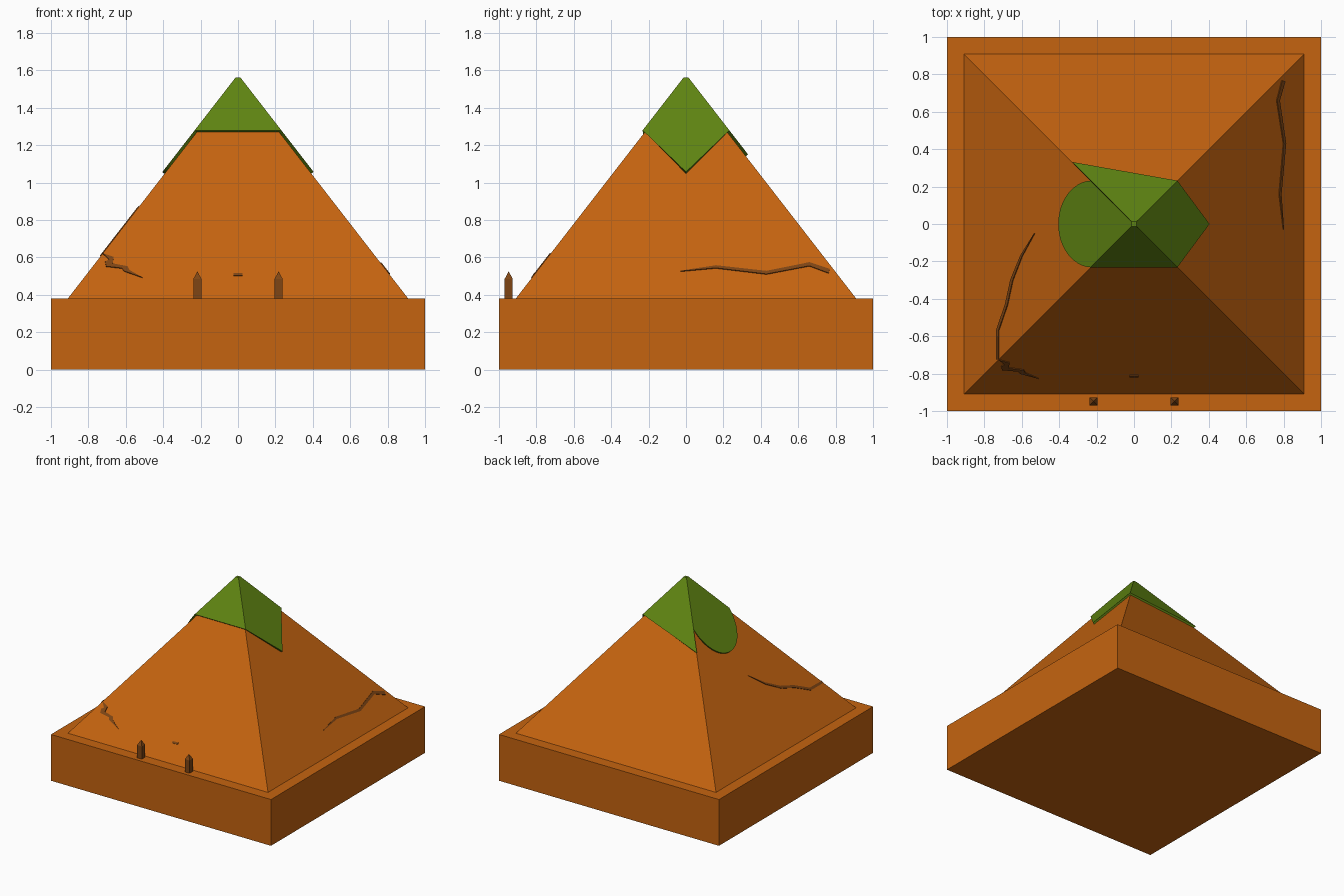
import bpy, bmesh, math
from mathutils import Matrix, Vector

if "Cube" in bpy.data.objects:
    bpy.data.objects.remove(bpy.data.objects["Cube"])

APEX, BASE_Z, K = 1.554, 0.38, 0.775          # pyramid tip, foot height, run per rise
NH, NZ = 1 / math.hypot(1, K), K / math.hypot(1, K)   # slope normal (outward, up)


def material(name, rgb):
    m = bpy.data.materials.new(name)
    m.diffuse_color = (*rgb, 1)
    m.use_nodes = True
    m.node_tree.nodes["Principled BSDF"].inputs["Base Color"].default_value = m.diffuse_color
    return m


ORANGE = material("burnt orange", (0.56, 0.127, 0.005))
GREEN = material("moss green", (0.114, 0.231, 0.006))
BROWN = material("dark brown", (0.21, 0.06, 0.007))


def finish(name, bm, mat):
    bmesh.ops.recalc_face_normals(bm, faces=bm.faces)
    me = bpy.data.meshes.new(name)
    bm.to_mesh(me)
    bm.free()
    me.materials.append(mat)
    ob = bpy.data.objects.new(name, me)
    bpy.context.collection.objects.link(ob)
    return ob


def box(bm, size, center):
    m = Matrix.Translation(center) @ Matrix.Diagonal((*size, 1))
    bmesh.ops.create_cube(bm, size=1, matrix=m)


def spire(bm, half, z0, z1, x=0, y=0):
    """Four-sided pyramid."""
    foot = [bm.verts.new((x + sx * half, y + sy * half, z0))
            for sx, sy in ((-1, -1), (1, -1), (1, 1), (-1, 1))]
    tip = bm.verts.new((x, y, z1))
    bm.faces.new(foot)
    for i in range(4):
        bm.faces.new((foot[i], foot[(i + 1) % 4], tip))


def slope_plate(bm, side, pts, t, mitre=False):
    """Thin plate on a slope; side 0 front, 1 right, 2 back, 3 left.
    Points are (u along the face, h out from the centre)."""
    rot = Matrix.Rotation(side * math.pi / 2, 3, 'Z')
    low, high = [], []
    for u, h in pts:
        z = APEX - h / K
        u2 = u + t * NH * u / h if mitre else u
        low.append(bm.verts.new(rot @ Vector((u, -h, z))))
        high.append(bm.verts.new(rot @ Vector((u2, -h - t * NH, z + t * NZ))))
    bm.faces.new(low)
    bm.faces.new(high)
    n = len(pts)
    for i in range(n):
        j = (i + 1) % n
        bm.faces.new((low[i], low[j], high[j], high[i]))


def out(z):
    return K * (APEX - z)


def ribbon(path):
    """Tapered outline around a path of (u, h, width)."""
    left, right = [], []
    for i, (u, h, w) in enumerate(path):
        a, b = path[max(i - 1, 0)], path[min(i + 1, len(path) - 1)]
        d = Vector((b[0] - a[0], b[1] - a[1])).normalized() * w / 2
        left.append((u - d.y, h + d.x))
        right.append((u + d.y, h - d.x))
    return left + right[::-1]


# plinth
bm = bmesh.new()
box(bm, (2, 2, BASE_Z), (0, 0, BASE_Z / 2))
finish("plinth", bm, ORANGE)

# pyramid
bm = bmesh.new()
spire(bm, out(BASE_Z), BASE_Z, APEX)
finish("pyramid", bm, ORANGE)

# green cap: one differently cut plate per slope
T, E, R = 0.015, 0.001, 0.22
tip = [(E, E), (-E, E)]
arc = [(-R * math.cos(a), R + 0.173 * math.sin(a))
       for a in (math.pi * i / 24 for i in range(25))]
cuts = [
    tip + [(-R, R), (R, R)],                    # front: straight
    tip + [(-R, R), (0, 0.392), (R, R)],        # right: point
    tip + [(-R, R), (0.32, 0.32)],              # back: slanted
    tip + arc,                                  # left: rounded
]
bm = bmesh.new()
for side, pts in enumerate(cuts):
    slope_plate(bm, side, pts, T, mitre=True)
c, zc = E + T * NH, APEX - E / K + T * NZ
bm.faces.new([bm.verts.new((sx * c, sy * c, zc))
              for sx, sy in ((-1, -1), (1, -1), (1, 1), (-1, 1))])
finish("cap", bm, GREEN)

# cracks and small notch
bm = bmesh.new()
right_crack = [(-0.03, 0.525, 0.002), (0.16, 0.548, 0.011), (0.43, 0.517, 0.013),
               (0.66, 0.562, 0.015), (0.765, 0.525, 0.018)]
slope_plate(bm, 1, ribbon([(u, out(z), w) for u, z, w in right_crack]), 0.005)
left_crack = [(0.05, 0.53, 0.002), (0.17, 0.60, 0.01), (0.30, 0.652, 0.013),
              (0.43, 0.68, 0.013), (0.57, 0.728, 0.013), (0.725, 0.729, 0.012)]
slope_plate(bm, 3, ribbon(left_crack), 0.005)
front_crack = [(-0.724, 0.62), (-0.665, 0.60), (-0.67, 0.565), (-0.59, 0.55),
               (-0.58, 0.53), (-0.51, 0.49), (-0.61, 0.525), (-0.62, 0.54),
               (-0.705, 0.55), (-0.71, 0.575), (-0.69, 0.587)]
slope_plate(bm, 0, [(u, out(z)) for u, z in front_crack], 0.005)
slope_plate(bm, 0, [(u, out(z)) for u, z in
                    ((-0.025, 0.5), (0.025, 0.5), (0.025, 0.512), (-0.025, 0.512))], 0.006)
finish("cracks", bm, BROWN)

# pointed posts on the front ledge
for name, x in (("left_post", -0.217), ("right_post", 0.217)):
    bm = bmesh.new()
    box(bm, (0.043, 0.043, 0.105), (x, -0.948, BASE_Z + 0.0525))
    spire(bm, 0.0215, 0.485, 0.525, x, -0.948)
    finish(name, bm, BROWN)
